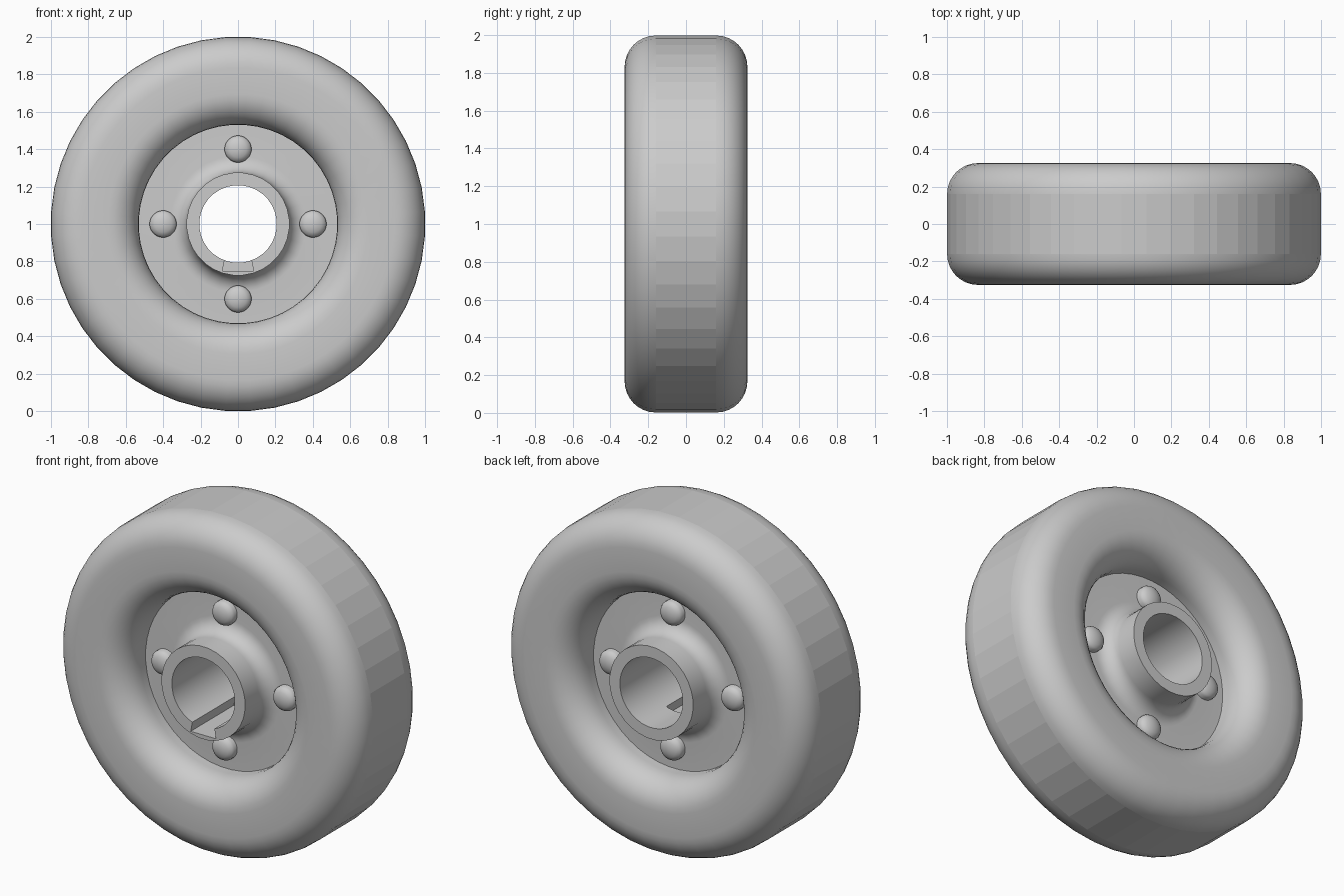
import bpy, bmesh
from math import sin, cos, pi, radians
from mathutils import Matrix, Vector

cube = bpy.data.objects.get("Cube")
if cube:
    bpy.data.objects.remove(cube, do_unlink=True)

# One plain grey for the whole wheel
grey = bpy.data.materials.new("plain_grey")
grey.use_nodes = True
colour = (0.6, 0.6, 0.6, 1)
grey.diffuse_color = colour
grey.node_tree.nodes["Principled BSDF"].inputs["Base Color"].default_value = colour

CENTRE = Vector((0, 0, 1))


def arc(r, y, radius, start, end, steps=8):
    """Profile points (radius from axle, distance along axle)."""
    angles = [radians(start + (end - start) * i / steps) for i in range(steps + 1)]
    return [(r + radius * cos(a), y + radius * sin(a)) for a in angles]


def mirrored(half):
    """Close a half profile with its reflection across the wheel plane."""
    return half + [(r, -y) for r, y in reversed(half)]


def lathe(name, profile, segments, origin=CENTRE, closed=True):
    """Revolve a profile around the y axis."""
    bm = bmesh.new()
    rings = []
    for i in range(segments):
        a = 2 * pi * (i + 0.5) / segments
        rings.append([bm.verts.new(origin + Vector((r * sin(a), y, r * cos(a))))
                      for r, y in profile])
    count = len(profile)
    for i in range(segments):
        here, there = rings[i], rings[(i + 1) % segments]
        for j in range(count if closed else count - 1):
            k = (j + 1) % count
            bm.faces.new((here[j], here[k], there[k], there[j]))
    if not closed:
        bmesh.ops.remove_doubles(bm, verts=bm.verts, dist=1e-5)
    bmesh.ops.recalc_face_normals(bm, faces=bm.faces)
    return finish(name, bm)


def finish(name, bm):
    mesh = bpy.data.meshes.new(name)
    bm.to_mesh(mesh)
    bm.free()
    mesh.materials.append(grey)
    obj = bpy.data.objects.new(name, mesh)
    bpy.context.collection.objects.link(obj)
    return obj


def activate(obj):
    bpy.ops.object.select_all(action="DESELECT")
    obj.select_set(True)
    bpy.context.view_layer.objects.active = obj


def smooth(obj):
    activate(obj)
    bpy.ops.object.shade_smooth_by_angle(angle=radians(32))


# Tyre: rounded on the outer and inner shoulders
tyre_half = arc(0.695, 0.16, 0.165, 180, 90) + arc(0.835, 0.16, 0.165, 90, 0)
tyre = lathe("tyre", mirrored(tyre_half), 48)
smooth(tyre)
# The tread keeps its flat facets
for face in tyre.data.polygons:
    offset = face.center - CENTRE
    if abs(offset.y) < 0.01 and offset.length > 0.9:
        face.use_smooth = False

# Wheel disc with a filleted hub sleeve and an open bore
hub_half = [(0.545, 0.11)] + arc(0.365, 0.2, 0.09, 270, 180) + [(0.275, 0.325), (0.207, 0.325)]
hub = lathe("hub", mirrored(hub_half), 32)

# Blind dovetail keyway cut into the bottom of the bore from the front
bm = bmesh.new()
outline = [(-0.083, 0.75), (0.083, 0.75), (0.066, 0.84), (-0.066, 0.84)]
base = bm.faces.new([bm.verts.new((x, -0.4, z)) for x, z in outline])
sweep = bmesh.ops.extrude_face_region(bm, geom=[base])
moved = [v for v in sweep["geom"] if isinstance(v, bmesh.types.BMVert)]
bmesh.ops.translate(bm, verts=moved, vec=(0, 0.48, 0))
bmesh.ops.recalc_face_normals(bm, faces=bm.faces)
cutter = finish("keyway_cutter", bm)
cutter.hide_render = True

cut = hub.modifiers.new("keyway", "BOOLEAN")
cut.operation = "DIFFERENCE"
cut.solver = "EXACT"
cut.object = cutter
activate(hub)
bpy.ops.object.modifier_apply(modifier=cut.name)
bpy.data.objects.remove(cutter, do_unlink=True)
smooth(hub)

# Four domed rivets on each side of the disc
rivet_profile = [(0.072, 0.09), (0.072, 0.135), (0.064, 0.15), (0.045, 0.161),
                 (0.023, 0.167), (0, 0.169)]
for side, facing in (("front", -1), ("back", 1)):
    profile = [(r, y * facing) for r, y in rivet_profile]
    for i in range(4):
        spot = Matrix.Rotation(i * pi / 2, 3, "Y") @ Vector((0, 0, 0.4))
        smooth(lathe(f"{side}_rivet_{i + 1}", profile, 24, CENTRE + spot, closed=False))
